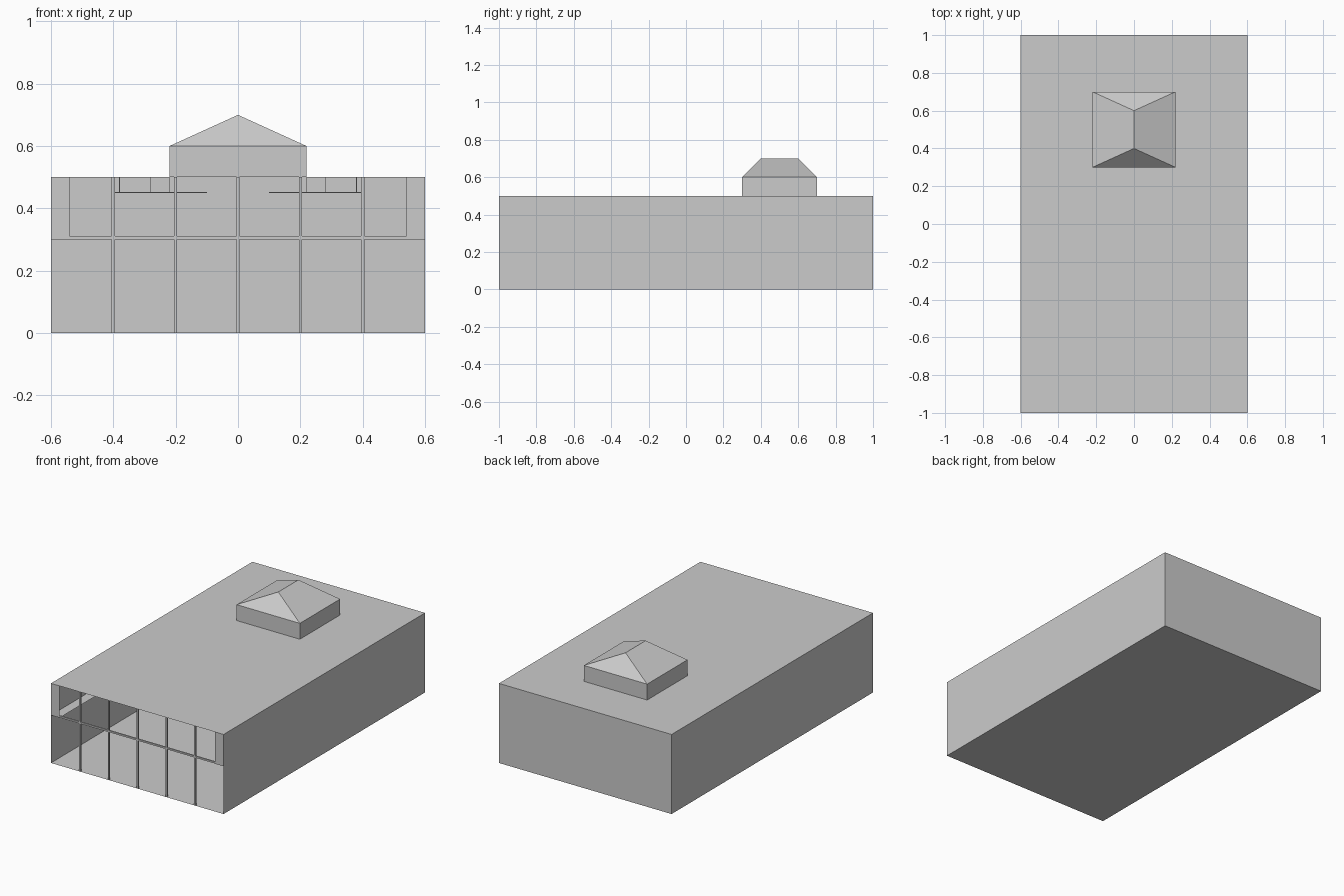
import bpy, bmesh
from mathutils import Vector

if "Cube" in bpy.data.objects:
    bpy.data.objects.remove(bpy.data.objects["Cube"])


def finish(name, bm, mirror=False):
    me = bpy.data.meshes.new(name)
    bm.to_mesh(me)
    bm.free()
    ob = bpy.data.objects.new(name, me)
    bpy.context.collection.objects.link(ob)
    if mirror:
        ob.modifiers.new("mirror", "MIRROR")
    return ob


def quad(bm, *pts):
    return bm.faces.new([bm.verts.new(p) for p in pts])


def sheet(name, *pts):
    bm = bmesh.new()
    quad(bm, *pts)
    return finish(name, bm)


def box(name, x0, x1, y0, y1, z0, z1):
    bm = bmesh.new()
    bmesh.ops.create_cube(bm, size=1)
    bmesh.ops.scale(bm, vec=(x1 - x0, y1 - y0, z1 - z0), verts=bm.verts)
    bmesh.ops.translate(bm, vec=((x0 + x1) / 2, (y0 + y1) / 2, (z0 + z1) / 2), verts=bm.verts)
    return finish(name, bm)


W, IN, H, LEDGE = 0.6, 0.54, 0.5, 0.3

# Floor, back wall and roof sheets; the front stays open
sheet("floor", (-W, -1, 0), (-W, 1, 0), (W, 1, 0), (W, -1, 0))
sheet("back_wall", (W, 1, 0), (-W, 1, 0), (-W, 1, H), (W, 1, H))
sheet("roof", (-W, -1, H), (W, -1, H), (W, 1, H), (-W, 1, H))

# Side walls: lower wall, ledge, and set-back upper wall with two bays pushed out
bm = bmesh.new()
quad(bm, (W, -1, 0), (W, 1, 0), (W, 1, LEDGE), (W, -1, LEDGE))
quad(bm, (IN, -1, LEDGE), (W, -1, LEDGE), (W, 1, LEDGE), (IN, 1, LEDGE))
bays = [quad(bm, (IN, y, LEDGE), (IN, y + 1, LEDGE), (IN, y + 1, H), (IN, y, H)) for y in (-1, 0)]
bmesh.ops.inset_individual(bm, faces=bays, thickness=0.033, use_even_offset=True)
out = bmesh.ops.extrude_discrete_faces(bm, faces=bays)["faces"]
for f in out:
    bmesh.ops.translate(bm, vec=Vector((W - IN, 0, 0)), verts=f.verts)
bmesh.ops.remove_doubles(bm, verts=bm.verts, dist=0.0005)
finish("side_walls", bm, mirror=True)

# Front glazing bars
for i in range(-2, 3):
    box("front_mullion", i * 0.2 - 0.005, i * 0.2 + 0.005, -1, -0.99, 0, H)
box("front_transom", -IN, IN, -1, -0.99, 0.301, 0.311)

# Roof lantern: low walls and a hipped top
bm = bmesh.new()
corners = [(-0.22, 0.3), (0.22, 0.3), (0.22, 0.7), (-0.22, 0.7)]
low = [bm.verts.new((x, y, H)) for x, y in corners]
top = [bm.verts.new((x, y, 0.6)) for x, y in corners]
for i in range(4):
    j = (i + 1) % 4
    bm.faces.new((low[i], low[j], top[j], top[i]))
r0, r1 = bm.verts.new((0, 0.4, 0.7)), bm.verts.new((0, 0.6, 0.7))
bm.faces.new((top[0], top[1], r0))
bm.faces.new((top[1], top[2], r1, r0))
bm.faces.new((top[2], top[3], r1))
bm.faces.new((top[3], top[0], r0, r1))
finish("roof_lantern", bm)

# Ceiling panels hung inside on thin rods
for s in (-1, 1):
    box("ceiling_panel", s * 0.25 - 0.15, s * 0.25 + 0.15, -0.7, 0.1, 0.449, 0.452)
    for x in (0.22, 0.28, 0.38):
        for y in (-0.6, 0):
            box("panel_hanger", s * x - 0.001, s * x + 0.001, y - 0.001, y + 0.001, 0.45, H)
